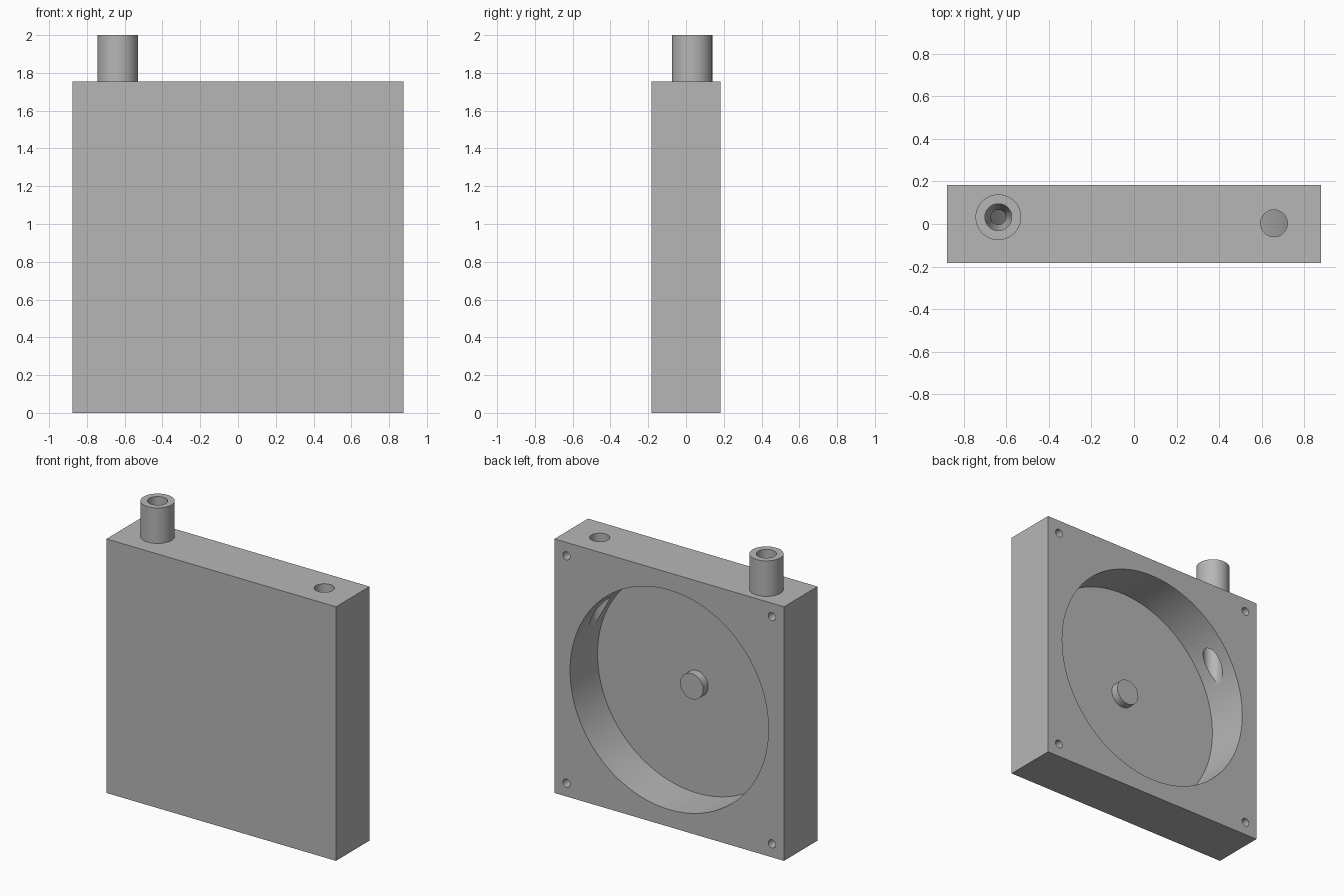
import bpy, bmesh, math
from mathutils import Matrix

if "Cube" in bpy.data.objects:
    bpy.data.objects.remove(bpy.data.objects["Cube"])

W, D, H = 0.877, 0.183, 1.755      # half width, half depth, height of the case
MID = H / 2

grey = bpy.data.materials.new("grey")
grey.diffuse_color = (0.47, 0.47, 0.47, 1)
grey.use_nodes = True
grey.node_tree.nodes["Principled BSDF"].inputs["Base Color"].default_value = grey.diffuse_color


def make_object(name, bm):
    bmesh.ops.recalc_face_normals(bm, faces=bm.faces)
    mesh = bpy.data.meshes.new(name)
    bm.to_mesh(mesh)
    bm.free()
    mesh.materials.append(grey)
    obj = bpy.data.objects.new(name, mesh)
    bpy.context.collection.objects.link(obj)
    return obj


def lathe(name, profile, loc, along_y=False, closed=False, sides=64):
    """Turned solid from (radius, height) points; open profiles get end caps."""
    bm = bmesh.new()
    rings = []
    for r, h in profile:
        rings.append([bm.verts.new((r * math.cos(2 * math.pi * i / sides),
                                    r * math.sin(2 * math.pi * i / sides), h))
                      for i in range(sides)])
    pairs = list(zip(rings, rings[1:]))
    if closed:
        pairs.append((rings[-1], rings[0]))
    else:
        bm.faces.new(rings[0])
        bm.faces.new(rings[-1])
    for a, b in pairs:
        for i in range(sides):
            j = (i + 1) % sides
            bm.faces.new((a[i], a[j], b[j], b[i]))
    turn = Matrix.Rotation(-math.pi / 2, 4, 'X') if along_y else Matrix()
    bm.transform(Matrix.Translation(loc) @ turn)
    return make_object(name, bm)


def smooth(obj):
    bpy.ops.object.select_all(action='DESELECT')
    obj.select_set(True)
    bpy.context.view_layer.objects.active = obj
    bpy.ops.object.shade_smooth_by_angle(angle=math.radians(30))


def cut(obj, cutter):
    mod = obj.modifiers.new("cut", 'BOOLEAN')
    mod.operation = 'DIFFERENCE'
    mod.solver = 'EXACT'
    mod.object = cutter
    cutter.hide_render = True
    bpy.context.view_layer.objects.active = obj
    bpy.ops.object.modifier_apply(modifier=mod.name)
    bpy.data.objects.remove(cutter)


# Square case
bm = bmesh.new()
bmesh.ops.create_cube(bm, size=2, matrix=Matrix.Translation((0, 0, MID))
                      @ Matrix.Diagonal((W, D, MID, 1)))
case = make_object("case", bm)

# Round chamber open at the back
cut(case, lathe("chamber_cutter", [(0.758, -0.117), (0.758, 0.3)],
                (0, 0, MID), along_y=True, sides=128))

# Screw holes in the four back corners
for sx in (-1, 1):
    for sz in (-1, 1):
        cut(case, lathe("screw_cutter", [(0.028, -0.05), (0.028, 0.3)],
                        (sx * 0.785, 0, MID + sz * 0.785), along_y=True, sides=32))

# Plain port from the top into the chamber
cut(case, lathe("port_cutter", [(0.063, 1.0), (0.063, 1.9)], (0.657, 0.003, 0)))

# Narrowed port below the pipe
cut(case, lathe("inlet_cutter", [(0.063, 1.0), (0.063, 1.42), (0.035, 1.55),
                                 (0.035, 1.6), (0.063, 1.7), (0.063, 1.9)],
                (-0.637, 0.032, 0)))
smooth(case)

# Pipe standing on the top
smooth(lathe("pipe", [(0.107, H), (0.107, 2.0), (0.063, 2.0), (0.063, H)],
             (-0.637, 0.032, 0), closed=True))

# Short post in the middle of the chamber floor
smooth(lathe("center_post", [(0.088, -0.13), (0.088, -0.062)],
             (0, 0, MID), along_y=True))
